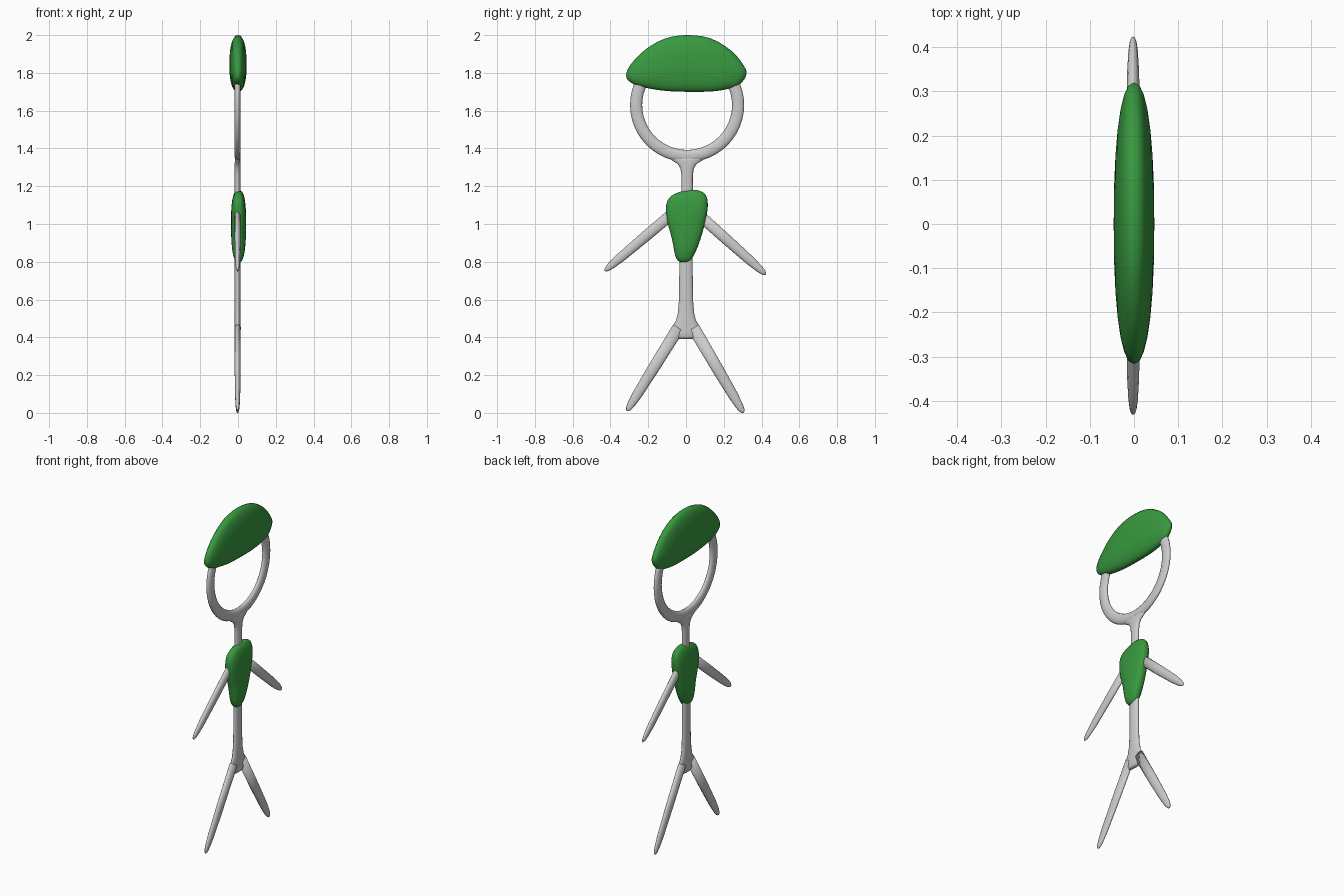
import bpy, bmesh, math
from mathutils import Vector

if "Cube" in bpy.data.objects:
    bpy.data.objects.remove(bpy.data.objects["Cube"])

green = bpy.data.materials.new("green")
green.diffuse_color = (0.04, 0.32, 0.05, 1)
green.use_nodes = True
green.node_tree.nodes["Principled BSDF"].inputs["Base Color"].default_value = green.diffuse_color


def finish(name, bm, mat=None):
    bmesh.ops.recalc_face_normals(bm, faces=bm.faces)
    mesh = bpy.data.meshes.new(name)
    bm.to_mesh(mesh)
    bm.free()
    for p in mesh.polygons:
        p.use_smooth = True
    if mat:
        mesh.materials.append(mat)
    ob = bpy.data.objects.new(name, mesh)
    bpy.context.collection.objects.link(ob)
    return ob


def bridge(bm, a, b):
    n = len(a)
    for i in range(n):
        bm.faces.new((a[i], a[(i + 1) % n], b[(i + 1) % n], b[i]))


def limb(name, stations, closed=False, sides=14):
    """Elliptical tube in the yz plane; stations are (y, z, half width, half depth)."""
    bm = bmesh.new()
    n, rings = len(stations), []
    for i, (y, z, w, d) in enumerate(stations):
        p = stations[(i - 1) % n] if closed else stations[max(i - 1, 0)]
        q = stations[(i + 1) % n] if closed else stations[min(i + 1, n - 1)]
        t = Vector((0, q[0] - p[0], q[1] - p[1])).normalized()
        side = Vector((0, -t.z, t.y))
        rings.append([bm.verts.new(Vector((-0.002, y, z)) + side * w * math.cos(a)
                                   + Vector((d * math.sin(a), 0, 0)))
                      for a in (2 * math.pi * k / sides for k in range(sides))])
    for a, b in zip(rings, rings[1:]):
        bridge(bm, a, b)
    if closed:
        bridge(bm, rings[-1], rings[0])
    else:
        bm.faces.new(rings[0])
        bm.faces.new(rings[-1])
    return finish(name, bm)


def tapered(name, start, tip, w0, w1):
    """Straight limb narrowing to a rounded tip."""
    prof = [(0, w0, .017), (.5, (w0 + w1) / 2 + .002, .016), (.8, w1 + .002, .014),
            (.92, w1 * .85, .011), (.97, w1 * .62, .008), (.992, w1 * .35, .005), (1, .002, .001)]
    limb(name, [(start[0] + (tip[0] - start[0]) * t, start[1] + (tip[1] - start[1]) * t, w, d)
                for t, w, d in prof])


def smooth_loop(pts, sub=3):
    """Closed Catmull-Rom resampling of an outline."""
    out, n = [], len(pts)
    for i in range(n):
        a, b, c, d = (Vector(pts[(i + k) % n]) for k in (-1, 0, 1, 2))
        for j in range(sub):
            t = j / sub
            out.append(0.5 * (2 * b + (c - a) * t + (2 * a - 5 * b + 4 * c - d) * t * t
                              + (3 * b - a - 3 * c + d) * t ** 3))
    return out


def pillow(name, outline, centre, depth, x0, power):
    """Puffed solid whose side silhouette is the outline."""
    bm = bmesh.new()
    c, loop, rings, steps = Vector(centre), smooth_loop(outline), [], 14
    for k in range(1, steps):
        a = -math.pi / 2 + math.pi * k / steps
        s = math.cos(a) ** (2 / power)
        x = x0 + math.copysign(depth * abs(math.sin(a)) ** (2 / power), a)
        rings.append([bm.verts.new((x, *(c + (p - c) * s))) for p in loop])
    for a, b in zip(rings, rings[1:]):
        bridge(bm, a, b)
    for ring, x in ((rings[0], x0 - depth), (rings[-1], x0 + depth)):
        pole = bm.verts.new((x, *c))
        for i in range(len(ring)):
            bm.faces.new((ring[i], ring[(i + 1) % len(ring)], pole))
    return finish(name, bm, green)


# Head hoop
limb("head_ring", [(.006 + .27 * math.cos(a), 1.63 + .27 * math.sin(a), .032, .016)
                   for a in (2 * math.pi * k / 48 for k in range(48))], closed=True)

# Neck and spine, flared into the hoop and hips
limb("spine", [(.006, 1.36, .105, .014), (.006, 1.335, .078, .015), (.006, 1.318, .05, .016),
               (.006, 1.295, .036, .016), (.006, 1.26, .03, .016), (.006, 1.1, .031, .016),
               (0, .8, .035, .016), (0, .6, .037, .016), (0, .53, .043, .016),
               (0, .49, .053, .016), (0, .455, .072, .016), (0, .425, .075, .016),
               (0, .405, .058, .015), (0, .392, .044, .009)])

# Arms and legs
tapered("left_arm", (0, 1.115), (-.43, .752), .03, .023)
tapered("right_arm", (.01, 1.1), (.422, .733), .03, .023)
tapered("left_leg", (-.04, .45), (-.312, .01), .033, .024)
tapered("right_leg", (.04, .45), (.304, 0), .033, .024)

# Cap
pillow("cap", [(-.317, 1.787), (-.296, 1.84), (-.22, 1.92), (-.116, 1.98), (0, 2), (.13, 1.983),
               (.243, 1.915), (.308, 1.835), (.32, 1.795), (.30, 1.755), (.26, 1.725),
               (.15, 1.703), (0, 1.7), (-.13, 1.707), (-.25, 1.73), (-.30, 1.755)],
       (0, 1.84), .046, 0, 2.3)

# Vest
pillow("vest", [(0, 1.177), (.055, 1.18), (.10, 1.16), (.115, 1.115), (.11, 1.05), (.085, .947),
                (.053, .857), (.02, .805), (-.016, .795), (-.053, .82), (-.074, .92),
                (-.10, 1.016), (-.106, 1.09), (-.09, 1.137), (-.05, 1.164)],
       (.003, 1.01), .04, .003, 2.6)
